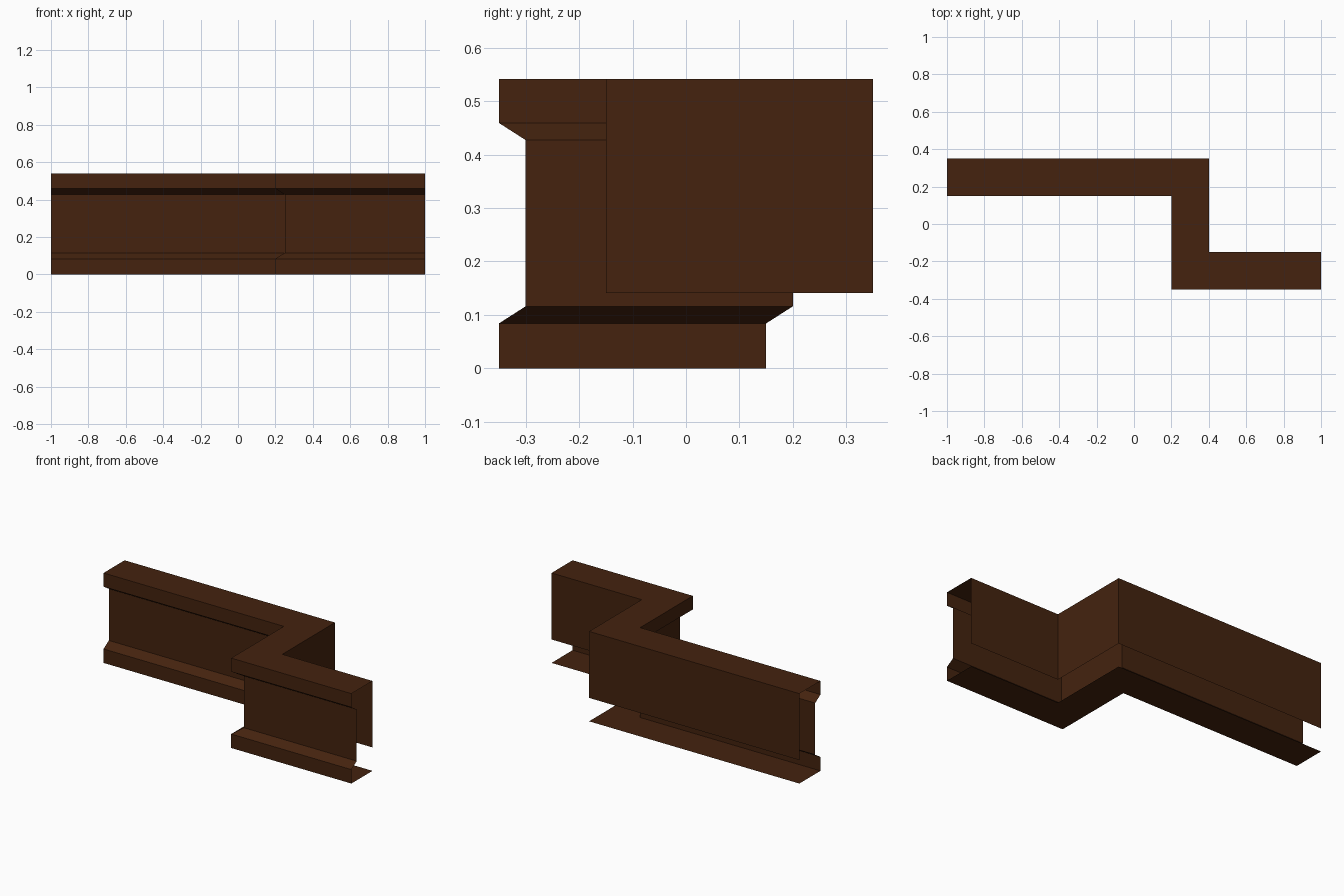
import bpy

if "Cube" in bpy.data.objects:
    bpy.data.objects.remove(bpy.data.objects["Cube"])

# Dark brown wood
wood = bpy.data.materials.new("dark brown wood")
wood.diffuse_color = (0.058, 0.0165, 0.0045, 1)
wood.use_nodes = True
wood.node_tree.nodes["Principled BSDF"].inputs["Base Color"].default_value = wood.diffuse_color

# Open moulding cross-section: (depth behind the front edge, height)
profile = [(0.2, 0), (0, 0), (0, 0.084), (0.05, 0.116), (0.05, 0.427),
           (0, 0.459), (0, 0.541), (0.2, 0.541), (0.2, 0.141)]


def path(d):
    """Front edge of the stepped moulding, mitred back by depth d."""
    return [(-1, 0.15 + d), (0.2 + d, 0.15 + d),
            (0.2 + d, -0.35 + d), (1, -0.35 + d)]


# Sweep the profile along the stepped path, leaving both ends open
verts = [(x, y, z) for d, z in profile for x, y in path(d)]
n = 4
faces = [(r * n + c, r * n + c + 1, (r + 1) * n + c + 1, (r + 1) * n + c)
         for r in range(len(profile) - 1) for c in range(n - 1)]

mesh = bpy.data.meshes.new("stepped_moulding")
mesh.from_pydata(verts, [], faces)
mesh.materials.append(wood)
mesh.update()
moulding = bpy.data.objects.new("stepped_moulding", mesh)
bpy.context.collection.objects.link(moulding)
